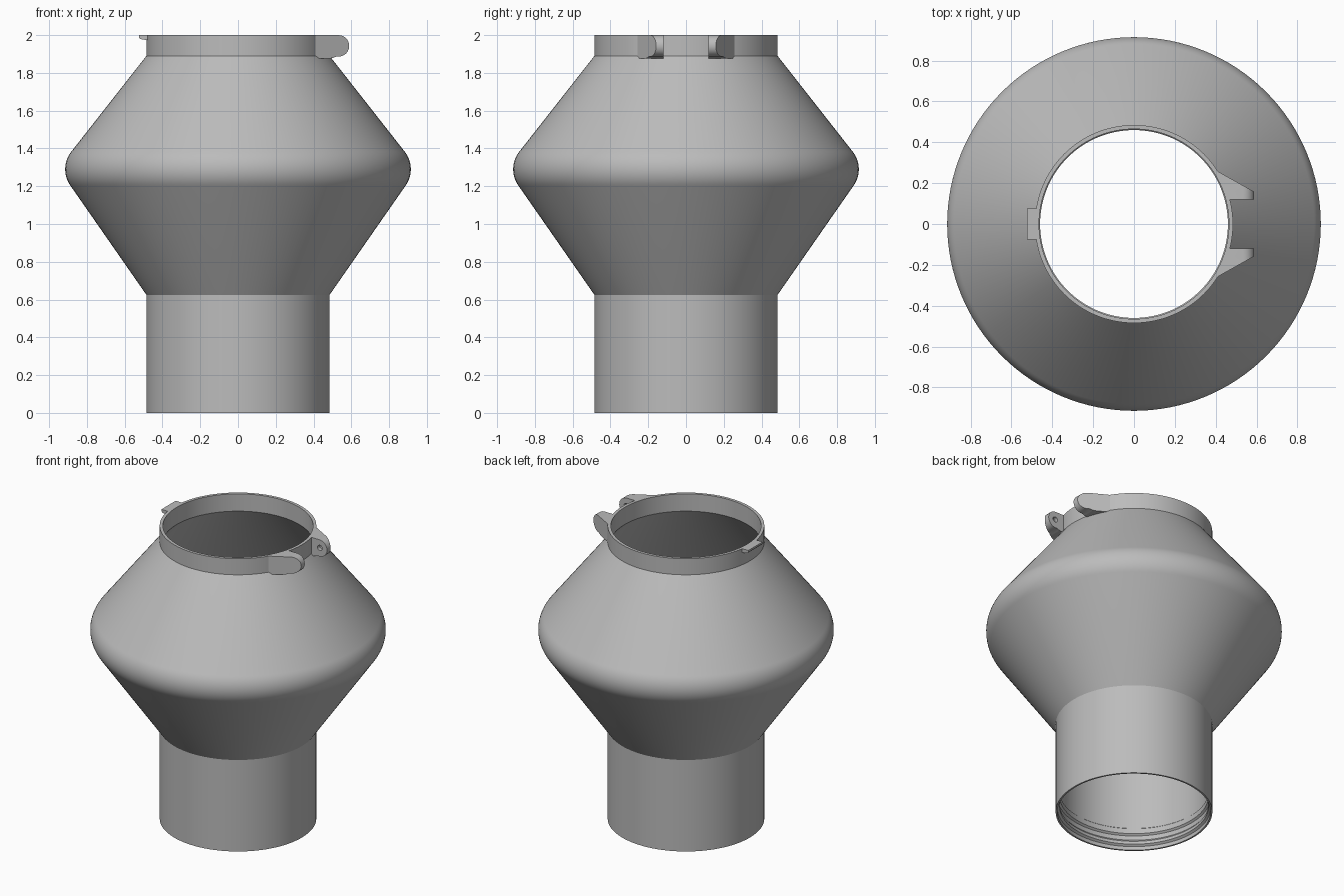
import bpy, bmesh
from math import pi, cos, sin, radians

cube = bpy.data.objects.get("Cube")
if cube:
    bpy.data.objects.remove(cube, do_unlink=True)

grey = bpy.data.materials.new("plain grey")
grey.use_nodes = True
GREY = (0.5, 0.5, 0.5, 1)
grey.diffuse_color = GREY
grey.node_tree.nodes["Principled BSDF"].inputs["Base Color"].default_value = GREY


def make(name, bm):
    bmesh.ops.recalc_face_normals(bm, faces=bm.faces)
    mesh = bpy.data.meshes.new(name)
    bm.to_mesh(mesh)
    bm.free()
    mesh.materials.append(grey)
    obj = bpy.data.objects.new(name, mesh)
    bpy.context.collection.objects.link(obj)
    return obj


def activate(obj):
    bpy.ops.object.select_all(action="DESELECT")
    obj.select_set(True)
    bpy.context.view_layer.objects.active = obj


def smooth(obj):
    activate(obj)
    bpy.ops.object.shade_smooth_by_angle(angle=radians(28))


def arc(cx, cz, r, start, end, steps=14):
    angles = [radians(start + (end - start) * i / steps) for i in range(steps + 1)]
    return [(cx + r * cos(a), cz + r * sin(a)) for a in angles]


def lathe(name, profile, segments=128):
    """Spin a closed (radius, height) loop around z."""
    bm = bmesh.new()
    rings = [[bm.verts.new((r * cos(2 * pi * s / segments), r * sin(2 * pi * s / segments), z))
              for r, z in profile] for s in range(segments)]
    n = len(profile)
    for s in range(segments):
        a, b = rings[s], rings[(s + 1) % segments]
        for i in range(n):
            j = (i + 1) % n
            bm.faces.new((a[i], b[i], b[j], a[j]))
    return make(name, bm)


def slab(name, profile, y_near, y_far):
    """Extrude an (x, z) outline along y; each side's y is a function of x."""
    bm = bmesh.new()
    near = [bm.verts.new((x, y_near(x), z)) for x, z in profile]
    far = [bm.verts.new((x, y_far(x), z)) for x, z in profile]
    bm.faces.new(near)
    bm.faces.new(far[::-1])
    n = len(profile)
    for i in range(n):
        j = (i + 1) % n
        bm.faces.new((near[i], far[i], far[j], near[j]))
    return make(name, bm)


def cutter(name, radius, depth, location, rotation=(0, 0, 0)):
    bpy.ops.mesh.primitive_cylinder_add(vertices=128, radius=radius, depth=depth,
                                        location=location, rotation=rotation)
    obj = bpy.context.object
    obj.name = name
    obj.hide_render = True
    return obj


def cut(obj, tools):
    for tool in tools:
        mod = obj.modifiers.new("cut", "BOOLEAN")
        mod.operation = "DIFFERENCE"
        mod.solver = "EXACT"
        mod.object = tool
        activate(obj)
        bpy.ops.object.modifier_apply(modifier=mod.name)


# Hollow body: neck, rounded double cone, collar, and the inner wall back down
outer = [(0.485, 0), (0.485, 0.625)] + arc(0.765, 1.29, 0.15, -35, 38.5) + [(0.485, 1.89), (0.485, 2)]
inner = [(0.465, 2), (0.465, 1.882)] + arc(0.765, 1.29, 0.13, 38.5, -35) + [(0.465, 0.632)]
# Stepped socket inside the bottom opening
socket = [(0.465, 0.15), (0.46, 0.145), (0.46, 0.11), (0.472, 0.1), (0.472, 0.07),
          (0.46, 0.055), (0.46, 0.035), (0.474, 0.025), (0.474, 0)]
smooth(lathe("body", outer + inner + socket))

# Pair of hinge lugs with blind pin holes
bore = cutter("bore_cutter", 0.476, 1, (0, 0, 1.9))
pin = cutter("pin_cutter", 0.018, 0.29, (0.535, 0, 1.945), (pi / 2, 0, 0))
lug_outline = ([(0.41, 2)] + arc(0.532, 1.943, 0.057, 90, -100)
               + [(0.505, 1.88), (0.49, 1.877), (0.41, 1.877)])
for side, label in ((1, "back"), (-1, "front")):
    lug = slab("hinge_lug_" + label, lug_outline,
               lambda x: side * 0.12,
               lambda x: side * (0.258 - (x - 0.41) * 0.56))
    cut(lug, (bore, pin))
    smooth(lug)

# Small catch opposite the hinge
catch = slab("catch", [(-0.472, 2), (-0.525, 2), (-0.525, 1.988), (-0.518, 1.98),
                       (-0.505, 1.976), (-0.472, 1.974)],
             lambda x: -0.077, lambda x: 0.077)
smooth(catch)

# Remove the helpers
for tool in (bore, pin):
    bpy.data.objects.remove(tool, do_unlink=True)
